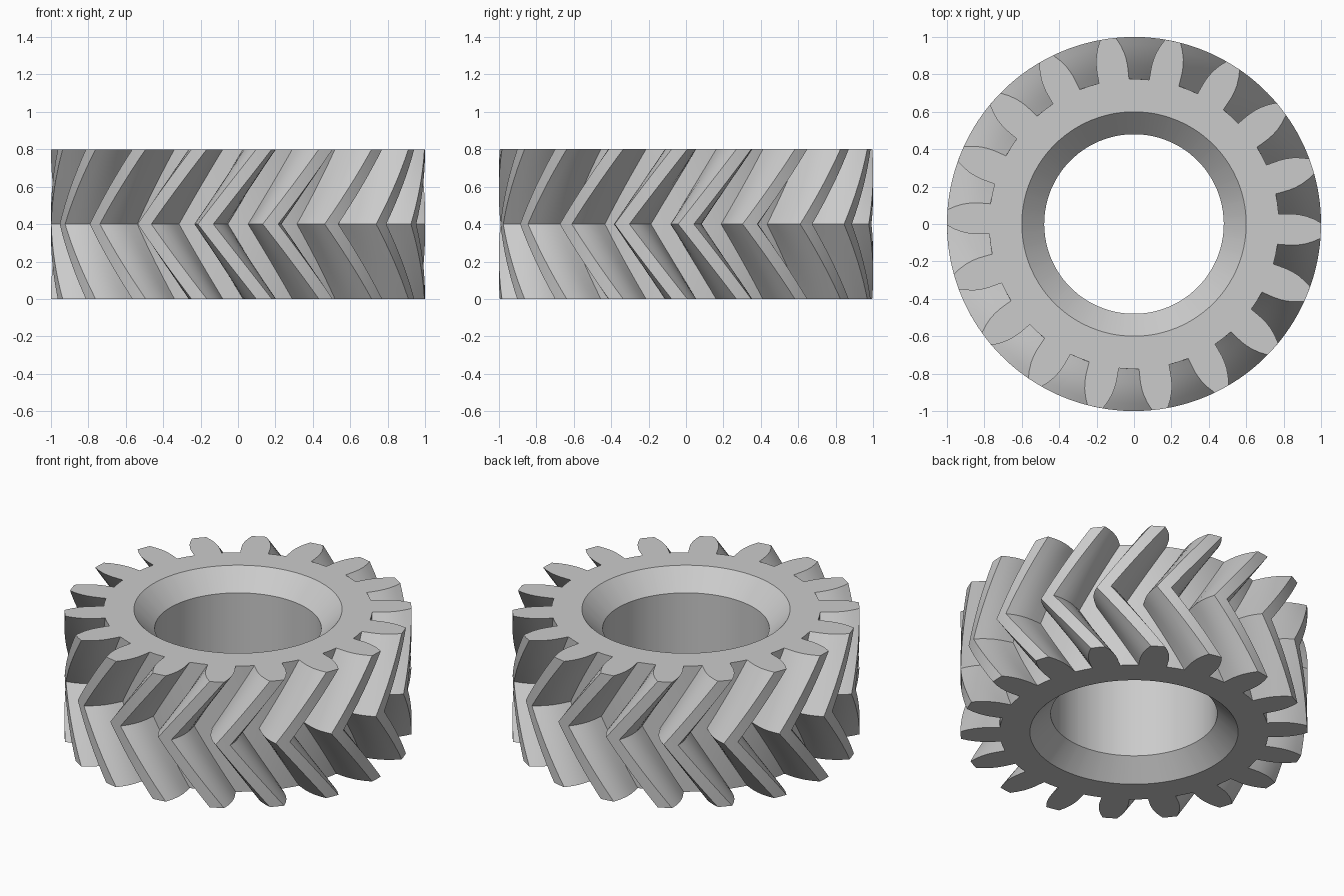
import bpy
import bmesh
from math import sin, cos, radians

cube = bpy.data.objects.get("Cube")
if cube:
    bpy.data.objects.remove(cube, do_unlink=True)

TEETH = 18
PITCH = 360 / TEETH
HEIGHT = 0.8
TWIST = 18          # degrees of helix over half the height
STEPS = 8           # rings per half
CHAMFER = 0.12
BORE = 0.48

# One flank from root to tip: radius, half-angle of the tooth in degrees
FLANK = [(0.775, 6.0), (0.81, 5.85), (0.85, 5.65), (0.885, 5.25),
         (0.92, 4.65), (0.96, 3.65), (1.0, 2.4)]

# Whole tooth outline: rising flank, tip, falling flank, valley floor
tooth = [(r, -a) for r, a in FLANK]
tooth += [(1.0, 0.0)]
tooth += [(r, a) for r, a in reversed(FLANK)]
tooth += [(0.775, PITCH / 2)]
outline = [(r, a + i * PITCH) for i in range(TEETH) for r, a in tooth]


def ring(bm, z, twist, radius=None):
    """Loop of vertices: the toothed outline, or a circle if a radius is given."""
    verts = []
    for r, a in outline:
        r = radius or r
        t = radians(a + twist)
        verts.append(bm.verts.new((r * cos(t), r * sin(t), z)))
    return verts


bm = bmesh.new()

# Herringbone teeth: the helix reverses at mid height
rings = []
for i in range(2 * STEPS + 1):
    f = i / STEPS
    rings.append(ring(bm, f * HEIGHT / 2, TWIST * abs(f - 1)))

# Chamfered bore, from the top face back down to the bottom face
for z, r in [(HEIGHT, BORE + CHAMFER), (HEIGHT - CHAMFER, BORE),
             (CHAMFER, BORE), (0, BORE + CHAMFER)]:
    rings.append(ring(bm, z, TWIST, r))

# Skin neighbouring rings, closing the last one onto the first
n = len(outline)
for lower, upper in zip(rings, rings[1:] + rings[:1]):
    for j in range(n):
        k = (j + 1) % n
        bm.faces.new((lower[j], lower[k], upper[k], upper[j]))
bmesh.ops.recalc_face_normals(bm, faces=bm.faces)

mesh = bpy.data.meshes.new("herringbone_gear")
bm.to_mesh(mesh)
bm.free()
gear = bpy.data.objects.new("herringbone_gear", mesh)
bpy.context.collection.objects.link(gear)

# Plain grey metal
grey = bpy.data.materials.new("light_grey")
grey.use_nodes = True
colour = (0.6, 0.6, 0.6, 1.0)
grey.diffuse_color = colour
grey.node_tree.nodes["Principled BSDF"].inputs["Base Color"].default_value = colour
mesh.materials.append(grey)

bpy.ops.object.select_all(action='DESELECT')
gear.select_set(True)
bpy.context.view_layer.objects.active = gear
bpy.ops.object.shade_smooth_by_angle(angle=radians(30))
